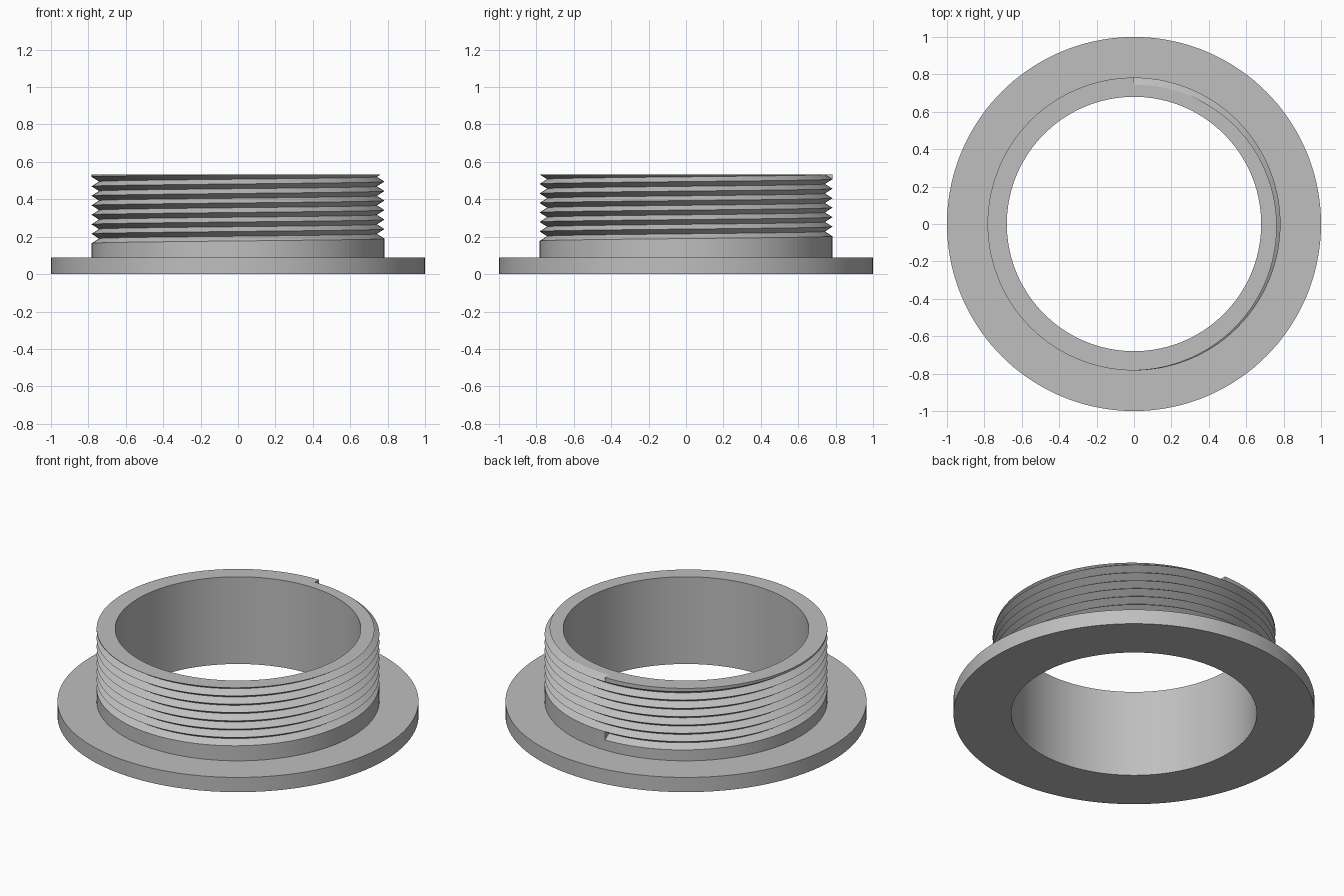
import bpy
import bmesh
from math import pi, sin, cos, radians

SEGMENTS = 144
BORE, BODY, RIM = 0.68, 0.783, 1.0      # radii
FLANGE_TOP, TOP = 0.09, 0.533           # heights
PITCH, DEPTH, TURNS = 0.0508, 0.04, 7   # thread

if "Cube" in bpy.data.objects:
    bpy.data.objects.remove(bpy.data.objects["Cube"], do_unlink=True)

grey = bpy.data.materials.new("plain grey")
grey.use_nodes = True
grey.diffuse_color = (0.52, 0.52, 0.52, 1)
grey.node_tree.nodes["Principled BSDF"].inputs["Base Color"].default_value = grey.diffuse_color


def sweep(name, profile, end_caps=()):
    """Revolve profile(u) once from the back; u is the fraction of the turn."""
    bm = bmesh.new()
    columns = []
    for i in range(SEGMENTS + 1):
        u = i / SEGMENTS
        a = pi / 2 + 2 * pi * u
        columns.append([bm.verts.new((r * cos(a), r * sin(a), z)) for r, z in profile(u)])
    for left, right in zip(columns, columns[1:]):
        for k in range(len(left) - 1):
            bm.faces.new((left[k], right[k], right[k + 1], left[k + 1]))
    # Vertical steps where the thread starts and stops
    for column, indices in end_caps:
        bm.faces.new([columns[column][k] for k in indices])
    bmesh.ops.remove_doubles(bm, verts=bm.verts, dist=1e-5)
    bmesh.ops.dissolve_degenerate(bm, edges=bm.edges, dist=1e-5)
    mesh = bpy.data.meshes.new(name)
    bm.to_mesh(mesh)
    bm.free()
    mesh.materials.append(grey)
    obj = bpy.data.objects.new(name, mesh)
    bpy.context.collection.objects.link(obj)
    bpy.ops.object.select_all(action="DESELECT")
    obj.select_set(True)
    bpy.context.view_layer.objects.active = obj
    bpy.ops.object.shade_smooth_by_angle(angle=radians(25))
    return obj


def flange_profile(u):
    return [(BORE, 0), (RIM, 0), (RIM, FLANGE_TOP), (BODY, FLANGE_TOP)]


def collar_profile(u):
    # Plain neck, then one crest and one root for each turn of the groove
    points = [(BODY, FLANGE_TOP)]
    for turn in reversed(range(TURNS)):
        root = TOP - PITCH * (1 - u + turn)
        points += [(BODY, root - PITCH / 2), (BODY - DEPTH, root)]
    # The last crest is cut off flat by the top face
    crest = TOP + PITCH * (u - 0.5)
    cut = max(0, crest - TOP) / (PITCH / 2)
    points += [(BODY - DEPTH * cut, min(crest, TOP)), (BODY - DEPTH * cut, TOP)]
    # Top face and bore
    return points + [(BORE, TOP), (BORE, 0)]


last_crest = 2 * TURNS + 1
sweep("flange", flange_profile)
sweep("threaded_collar", collar_profile,
      end_caps=[(0, (1, 2, 3)),
                (0, (last_crest, last_crest - 1, last_crest - 2))][:1])

# Stop face of the thread at the top
bm = bmesh.new()
bm.faces.new([bm.verts.new((0, r, z)) for r, z in (
    (BODY, TOP - PITCH / 2), (BODY - DEPTH, TOP), (BODY, TOP))])
mesh = bpy.data.meshes.new("thread_stop")
bm.to_mesh(mesh)
bm.free()
mesh.materials.append(grey)
stop = bpy.data.objects.new("thread_stop", mesh)
bpy.context.collection.objects.link(stop)
